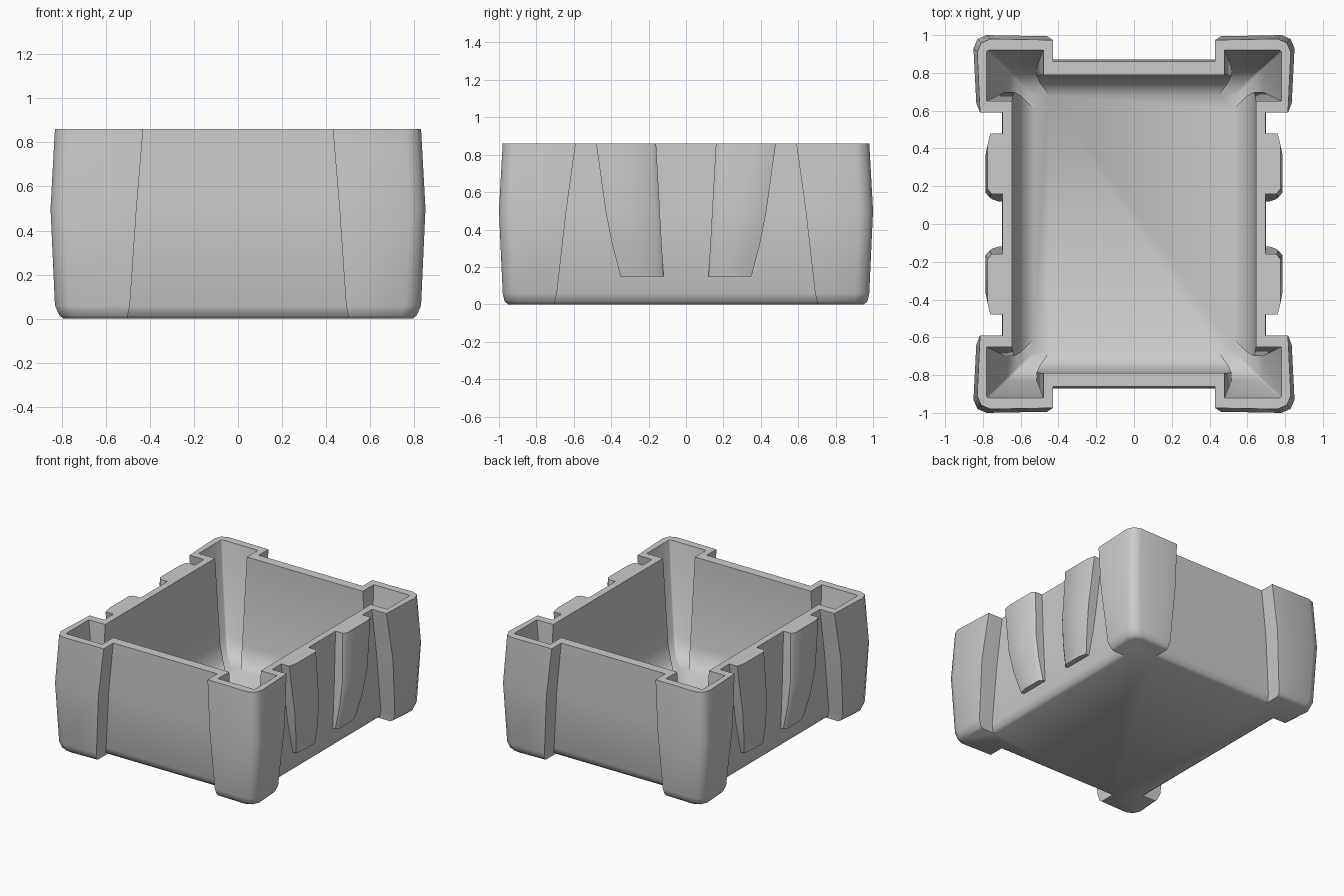
import bpy, bmesh

if "Cube" in bpy.data.objects:
    bpy.data.objects.remove(bpy.data.objects["Cube"])


def loft(name, loops):
    """Skin a closed solid through a list of equal-length point loops."""
    bm = bmesh.new()
    rings = [[bm.verts.new(p) for p in loop] for loop in loops]
    n = len(rings[0])
    for a, b in zip(rings, rings[1:]):
        for i in range(n):
            j = (i + 1) % n
            bm.faces.new((a[i], a[j], b[j], b[i]))
    bm.faces.new(rings[0][::-1])
    bm.faces.new(rings[-1])
    bmesh.ops.recalc_face_normals(bm, faces=bm.faces)
    mesh = bpy.data.meshes.new(name)
    bm.to_mesh(mesh)
    bm.free()
    ob = bpy.data.objects.new(name, mesh)
    bpy.context.collection.objects.link(ob)
    bpy.ops.object.select_all(action='DESELECT')
    ob.select_set(True)
    bpy.context.view_layer.objects.active = ob
    bpy.ops.object.shade_smooth_by_angle(angle=0.87)
    return ob


def outline(z, X, Y, px, py, wx, wy, c, lean=0.015):
    """Plan outline: corner posts reach X, Y; walls sit back at wx, wy."""
    q = [(wx, py), (X - lean, py), (X, Y - c), (X - c * .3, Y - c * .3),
         (X - c, Y), (px, Y - lean * .4), (px, wy)]
    pts = q + [(-x, y) for x, y in q[::-1]]
    pts += [(-x, -y) for x, y in pts]
    return [(x, y, z) for x, y in pts]


# Bin body: outside going up, over the rim, then down the hollow inside
loft("bin_body", [
    outline(0.000, .79, .95, .50, .70, .665, .825, .07),
    outline(0.015, .81, .97, .50, .70, .685, .845, .07),
    outline(0.060, .83, .98, .49, .69, .70, .86, .07),
    outline(0.500, .85, 1.0, .46, .64, .70, .87, .07),
    outline(0.860, .83, .98, .43, .59, .695, .86, .07),
    outline(0.860, .78, .92, .48, .65, .645, .79, .01, 0),
    outline(0.200, .68, .83, .515, .70, .637, .785, .01, 0),
    outline(0.100, .63, .78, .50, .68, .60, .75, .01, 0),
    outline(0.060, .55, .70, .45, .61, .53, .68, .01, 0),
])


# Tapered grip ribs on both sides
def rib_ring(z, y0, y1, x, sx, sy):
    pts = [(.69, y0), (x - .02, y0), (x, y0 + .025),
           (x, y1 - .06), (x - .015, y1), (.69, y1)]
    return [(sx * a, sy * b, z) for a, b in pts]


for sx, side in ((1, "right"), (-1, "left")):
    for sy, end in ((1, "back"), (-1, "front")):
        loft(f"grip_rib_{side}_{end}", [
            rib_ring(.15, .12, .35, .74, sx, sy),
            rib_ring(.32, .13, .395, .77, sx, sy),
            rib_ring(.50, .14, .43, .785, sx, sy),
            rib_ring(.86, .16, .48, .775, sx, sy),
        ])
